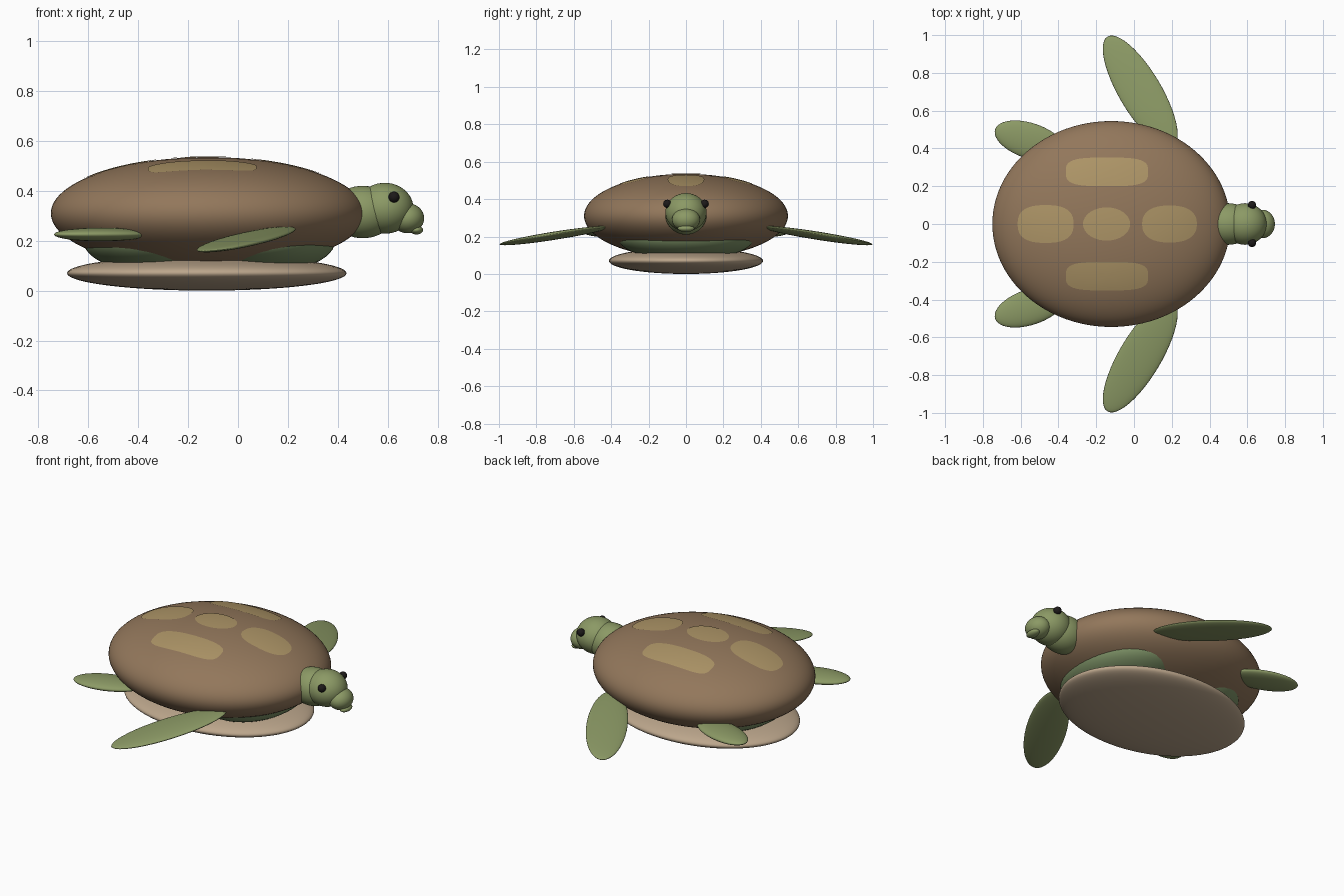
import bpy, bmesh, math
from mathutils import Matrix, Euler

if "Cube" in bpy.data.objects:
    bpy.data.objects.remove(bpy.data.objects["Cube"])


def material(name, rgb):
    m = bpy.data.materials.new(name)
    m.diffuse_color = (*rgb, 1)
    m.use_nodes = True
    m.node_tree.nodes["Principled BSDF"].inputs["Base Color"].default_value = m.diffuse_color
    return m


BROWN = material("shell_brown", (0.29, 0.185, 0.105))
TAN = material("scute_tan", (0.42, 0.30, 0.135))
GREEN = material("skin_green", (0.26, 0.32, 0.13))
DARK_GREEN = material("body_green", (0.20, 0.28, 0.13))
CREAM = material("belly_cream", (0.50, 0.38, 0.26))
BLACK = material("eye_black", (0.012, 0.01, 0.01))


def finish(name, bm, mat):
    me = bpy.data.meshes.new(name)
    bm.to_mesh(me)
    bm.free()
    me.materials.append(mat)
    for p in me.polygons:
        p.use_smooth = True
    ob = bpy.data.objects.new(name, me)
    bpy.context.collection.objects.link(ob)
    return ob


def ellipsoid(name, center, radii, mat, rot=(0, 0, 0), seg=48):
    bm = bmesh.new()
    bmesh.ops.create_uvsphere(bm, u_segments=seg, v_segments=seg // 2, radius=1)
    place = (Matrix.Translation(center) @ Euler(rot).to_matrix().to_4x4()
             @ Matrix.Diagonal((*radii, 1)))
    bmesh.ops.transform(bm, matrix=place, verts=bm.verts)
    return finish(name, bm, mat)


# Shell, belly plate and the soft body between them
SC, SR = (-0.12, 0, 0.31), (0.63, 0.545, 0.225)
ellipsoid("shell", SC, SR, BROWN, seg=96)
ellipsoid("belly_plate", (-0.125, 0, 0.07), (0.56, 0.412, 0.07), CREAM, seg=72)
ellipsoid("shoulder_body", (0.10, 0, 0.20), (0.29, 0.37, 0.13), DARK_GREEN)
ellipsoid("hip_body", (-0.33, 0, 0.20), (0.29, 0.36, 0.13), DARK_GREEN)


# Scutes: thin rounded plates that follow the shell's curve
def scute(name, cx, cy, rx, ry, power):
    def on_shell(x, y):
        q = 1 - ((x - SC[0]) / SR[0]) ** 2 - (y / SR[1]) ** 2
        return (x, y, SC[2] + SR[2] * math.sqrt(max(q, 0)) + 0.003)

    bm = bmesh.new()
    n, rings = 48, 6
    mid = bm.verts.new(on_shell(cx, cy))
    prev = None
    for r in range(1, rings + 1):
        ring = []
        for i in range(n):
            c, s = math.cos(math.tau * i / n), math.sin(math.tau * i / n)
            x = math.copysign(abs(c) ** (2 / power), c) * rx * r / rings
            y = math.copysign(abs(s) ** (2 / power), s) * ry * r / rings
            ring.append(bm.verts.new(on_shell(cx + x, cy + y)))
        for i in range(n):
            j = (i + 1) % n
            if prev:
                bm.faces.new((prev[i], ring[i], ring[j], prev[j]))
            else:
                bm.faces.new((mid, ring[i], ring[j]))
        prev = ring
    finish(name, bm, TAN)


scute("scute_center", -0.145, 0, 0.125, 0.088, 2.0)
scute("scute_front", 0.188, 0, 0.145, 0.098, 2.4)
scute("scute_rear", -0.468, 0, 0.148, 0.10, 2.6)

# Flippers, side scutes and eyes on both sides
for side, s in (("left", 1), ("right", -1)):
    scute("scute_" + side, -0.143, s * 0.276, 0.218, 0.076, 3.4)
    ellipsoid("front_flipper_" + side, (0.033, s * 0.70, 0.205),
              (0.343, 0.112, 0.02), GREEN,
              (0, math.radians(8), s * math.radians(120.7)))
    ellipsoid("rear_flipper_" + side, (-0.55, s * 0.44, 0.225),
              (0.195, 0.094, 0.027), GREEN,
              (0, 0, s * math.radians(161.7)))
    ellipsoid("eye_" + side, (0.625, s * 0.10, 0.375),
              (0.022, 0.022, 0.022), BLACK, seg=24)

# Neck, head, snout and jaw
ellipsoid("neck", (0.50, 0, 0.315), (0.13, 0.11, 0.105), GREEN)
ellipsoid("head", (0.588, 0, 0.33), (0.115, 0.11, 0.102), GREEN)
ellipsoid("snout", (0.68, 0, 0.29), (0.066, 0.075, 0.06), GREEN)
ellipsoid("jaw", (0.715, 0, 0.243), (0.027, 0.045, 0.018), GREEN, seg=32)
